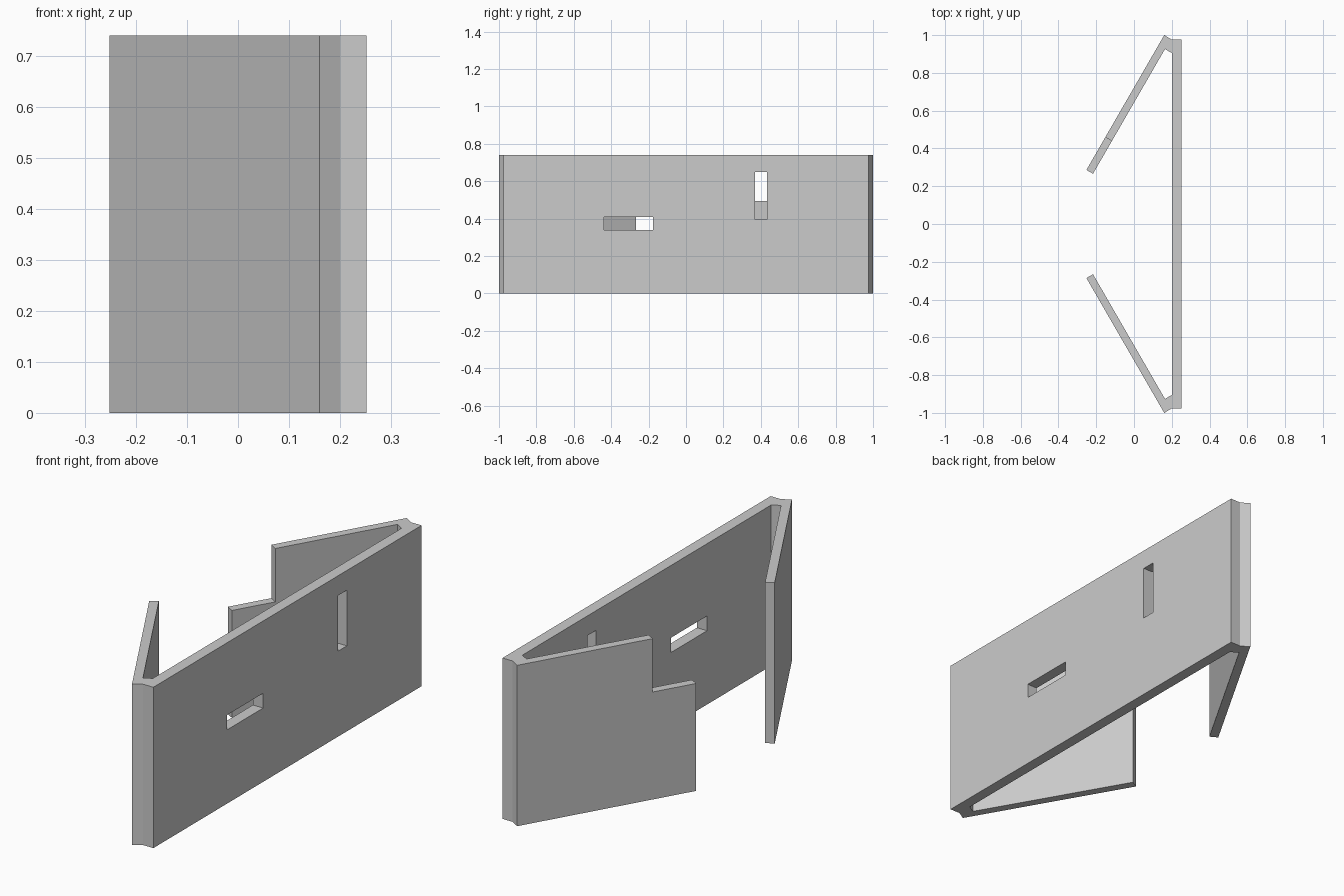
import bpy, bmesh
from math import radians, cos, sin
from mathutils import Matrix, Vector

cube = bpy.data.objects.get("Cube")
if cube:
    bpy.data.objects.remove(cube, do_unlink=True)

HEIGHT = 0.741

grey = bpy.data.materials.new("plain_grey")
grey.use_nodes = True
colour = (0.6, 0.6, 0.6, 1)
grey.diffuse_color = colour
grey.node_tree.nodes["Principled BSDF"].inputs["Base Color"].default_value = colour


def new_object(name, bm):
    bmesh.ops.recalc_face_normals(bm, faces=bm.faces)
    mesh = bpy.data.meshes.new(name)
    bm.to_mesh(mesh)
    bm.free()
    obj = bpy.data.objects.new(name, mesh)
    bpy.context.collection.objects.link(obj)
    return obj


def prism(name, outline, height):
    bm = bmesh.new()
    base = bm.faces.new([bm.verts.new((x, y, 0)) for x, y in outline])
    top = bmesh.ops.extrude_face_region(bm, geom=[base])["geom"]
    bmesh.ops.translate(bm, vec=(0, 0, height),
                        verts=[v for v in top if isinstance(v, bmesh.types.BMVert)])
    return new_object(name, bm)


def cut_box(target, centre, size, angle=0):
    bm = bmesh.new()
    bmesh.ops.create_cube(bm, size=1, matrix=Matrix.LocRotScale(
        Vector(centre), Matrix.Rotation(angle, 3, 'Z'), Vector(size)))
    cutter = new_object("cutter", bm)
    cutter.hide_render = True
    mod = target.modifiers.new("cut", 'BOOLEAN')
    mod.operation = 'DIFFERENCE'
    mod.solver = 'EXACT'
    mod.object = cutter
    bpy.context.view_layer.objects.active = target
    bpy.ops.object.modifier_apply(modifier=mod.name)
    bpy.data.objects.remove(cutter, do_unlink=True)


# Half of the plan: broad wall, hinge neck, slanted wing, back to the wall's inner face
half = [(0.252, 0.976), (0.2, 0.976), (0.16, 1.0), (-0.252, 0.286),
        (-0.217, 0.266), (0.164, 0.926), (0.2, 0.905)]
outline = half + [(x, -y) for x, y in reversed(half)]
panel = prism("folded_panel", outline, HEIGHT)

# Horizontal and vertical slots through the wall
cut_box(panel, (0.226, -0.308, 0.374), (0.1, 0.262, 0.068))
cut_box(panel, (0.226, 0.4, 0.522), (0.1, 0.064, 0.256))

# Stepped-down free end of the back wing
slant = radians(60)
tip = Vector((-0.2345, 0.276, 0))
along = Vector((cos(slant), sin(slant), 0))
cut_box(panel, tip + along * 0.05 + Vector((0, 0, 0.495 + 0.2)), (0.3, 0.15, 0.4), slant)

panel.data.materials.clear()
panel.data.materials.append(grey)
